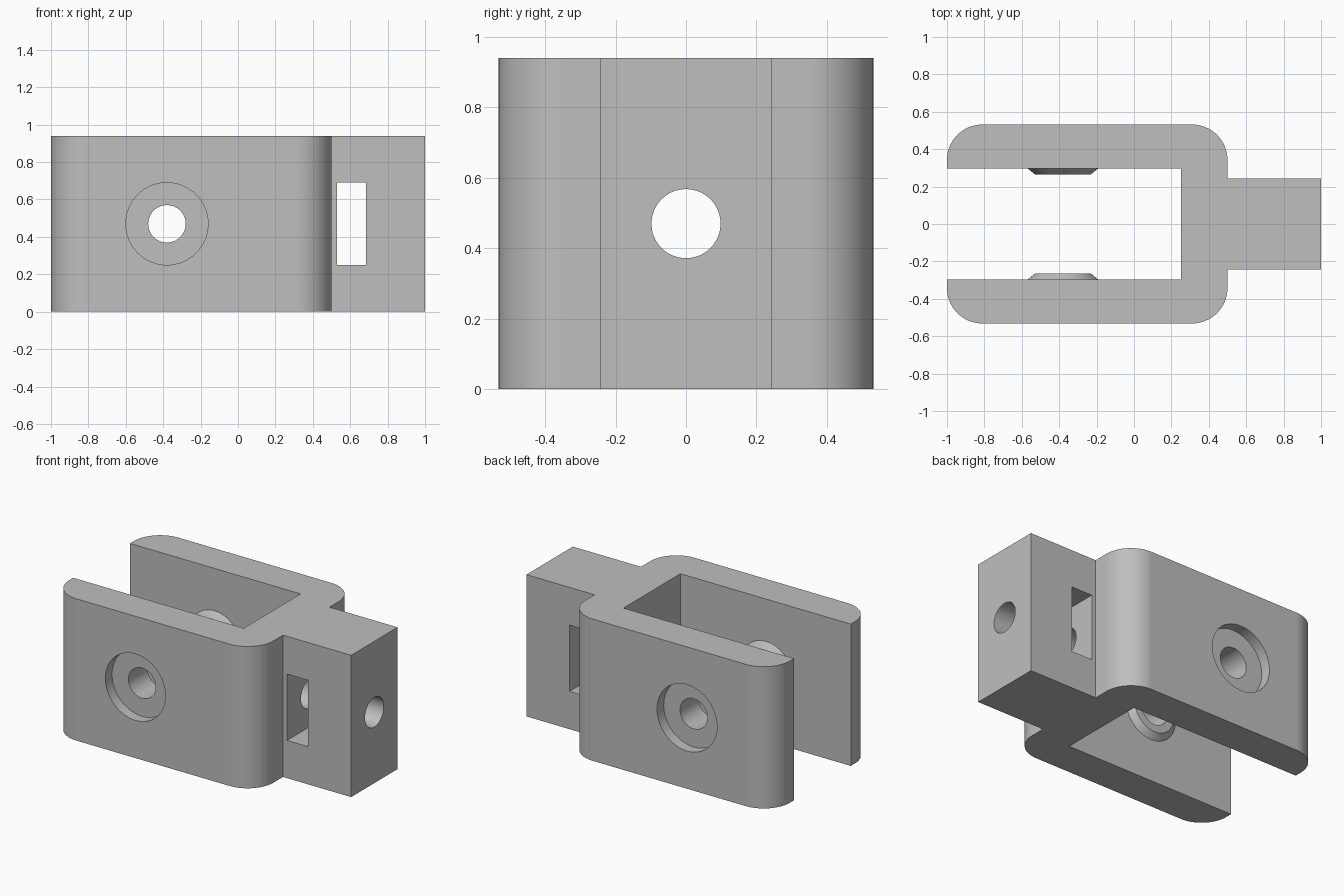
import bpy, bmesh
from math import pi, cos, sin
from mathutils import Matrix

cube = bpy.data.objects.get("Cube")
if cube:
    bpy.data.objects.remove(cube, do_unlink=True)

HEIGHT = 0.94
MID = HEIGHT / 2
HALF_W = 0.532      # outer half width of the fork
SLOT = 0.298        # inner half width of the fork
TANG = 0.243        # half width of the tang
FILLET = 0.19
PIN_X = -0.38

steel = bpy.data.materials.new("plain_grey")
steel.use_nodes = True
grey = (0.52, 0.52, 0.52, 1)
steel.diffuse_color = grey
steel.node_tree.nodes["Principled BSDF"].inputs["Base Color"].default_value = grey


def finish(bm, name):
    bmesh.ops.recalc_face_normals(bm, faces=bm.faces)
    mesh = bpy.data.meshes.new(name)
    bm.to_mesh(mesh)
    bm.free()
    mesh.materials.append(steel)
    obj = bpy.data.objects.new(name, mesh)
    bpy.context.collection.objects.link(obj)
    return obj


def arc(cx, cy, start, end, steps=16):
    angles = [start + (end - start) * i / steps for i in range(steps + 1)]
    return [(cx + FILLET * cos(a), cy + FILLET * sin(a)) for a in angles]


def extrude(name, outline):
    bm = bmesh.new()
    face = bm.faces.new([bm.verts.new((x, y, 0)) for x, y in outline])
    top = bmesh.ops.extrude_face_region(bm, geom=[face])["geom"]
    verts = [v for v in top if isinstance(v, bmesh.types.BMVert)]
    bmesh.ops.translate(bm, verts=verts, vec=(0, 0, HEIGHT))
    return finish(bm, name)


def box(name, x0, x1, y0, y1, z0, z1):
    bm = bmesh.new()
    bmesh.ops.create_cube(bm, size=1)
    bmesh.ops.scale(bm, verts=bm.verts, vec=(x1 - x0, y1 - y0, z1 - z0))
    bmesh.ops.translate(bm, verts=bm.verts,
                        vec=((x0 + x1) / 2, (y0 + y1) / 2, (z0 + z1) / 2))
    return finish(bm, name)


def cylinder(name, axis, x, y, r_start, r_end, length):
    # r_start is the radius at the negative end of the axis
    bm = bmesh.new()
    bmesh.ops.create_cone(bm, cap_ends=True, segments=64, radius1=r_start,
                          radius2=r_end, depth=length)
    turn = Matrix.Rotation(pi / 2, 4, 'Y') if axis == 'X' else Matrix.Rotation(-pi / 2, 4, 'X')
    bmesh.ops.transform(bm, matrix=Matrix.Translation((x, y, MID)) @ turn, verts=bm.verts)
    return finish(bm, name)


def combine(target, tool, operation):
    mod = target.modifiers.new(tool.name, 'BOOLEAN')
    mod.object = tool
    mod.operation = operation
    mod.solver = 'EXACT'
    bpy.context.view_layer.objects.active = target
    bpy.ops.object.modifier_apply(modifier=mod.name)
    bpy.data.objects.remove(tool, do_unlink=True)


# Fork and tang outline: upper half, then its mirror image
half = [(0.25, 0), (0.25, SLOT), (-1, SLOT)]
half += arc(-1 + FILLET, HALF_W - FILLET, pi, pi / 2)
half += arc(0.5 - FILLET, HALF_W - FILLET, pi / 2, 0)
half += [(0.5, TANG), (1, TANG)]
clevis = extrude("clevis_bracket", half + [(x, -y) for x, y in reversed(half[1:])])

# Tapered bosses inside the arms and round recesses outside
for side in (-1, 1):
    radii = (0.15, 0.19) if side > 0 else (0.19, 0.15)
    boss = cylinder("boss", 'Y', PIN_X, side * (SLOT - 0.0165), *radii, 0.033)
    # sink the wide end a hair into the arm so the solids overlap
    boss.location.y = side * 0.0005
    bpy.context.view_layer.update()
    combine(clevis, boss, 'UNION')
    recess = cylinder("recess", 'Y', PIN_X, side * (HALF_W + 0.03), 0.22, 0.22, 0.2)
    combine(clevis, recess, 'DIFFERENCE')

# Cross pin hole, nut slot and lengthwise bolt hole
combine(clevis, cylinder("pin_hole", 'Y', PIN_X, 0, 0.1, 0.1, 2), 'DIFFERENCE')
combine(clevis, box("nut_slot", 0.53, 0.685, -1, 1, 0.25, 0.69), 'DIFFERENCE')
combine(clevis, cylinder("bolt_hole", 'X', 0.65, 0, 0.098, 0.098, 1), 'DIFFERENCE')

# Smooth the rounded surfaces and keep the edges sharp
bpy.ops.object.select_all(action='DESELECT')
clevis.select_set(True)
bpy.context.view_layer.objects.active = clevis
bpy.ops.object.shade_smooth_by_angle(angle=pi / 6)
weighted = clevis.modifiers.new("even_normals", 'WEIGHTED_NORMAL')
weighted.keep_sharp = True
